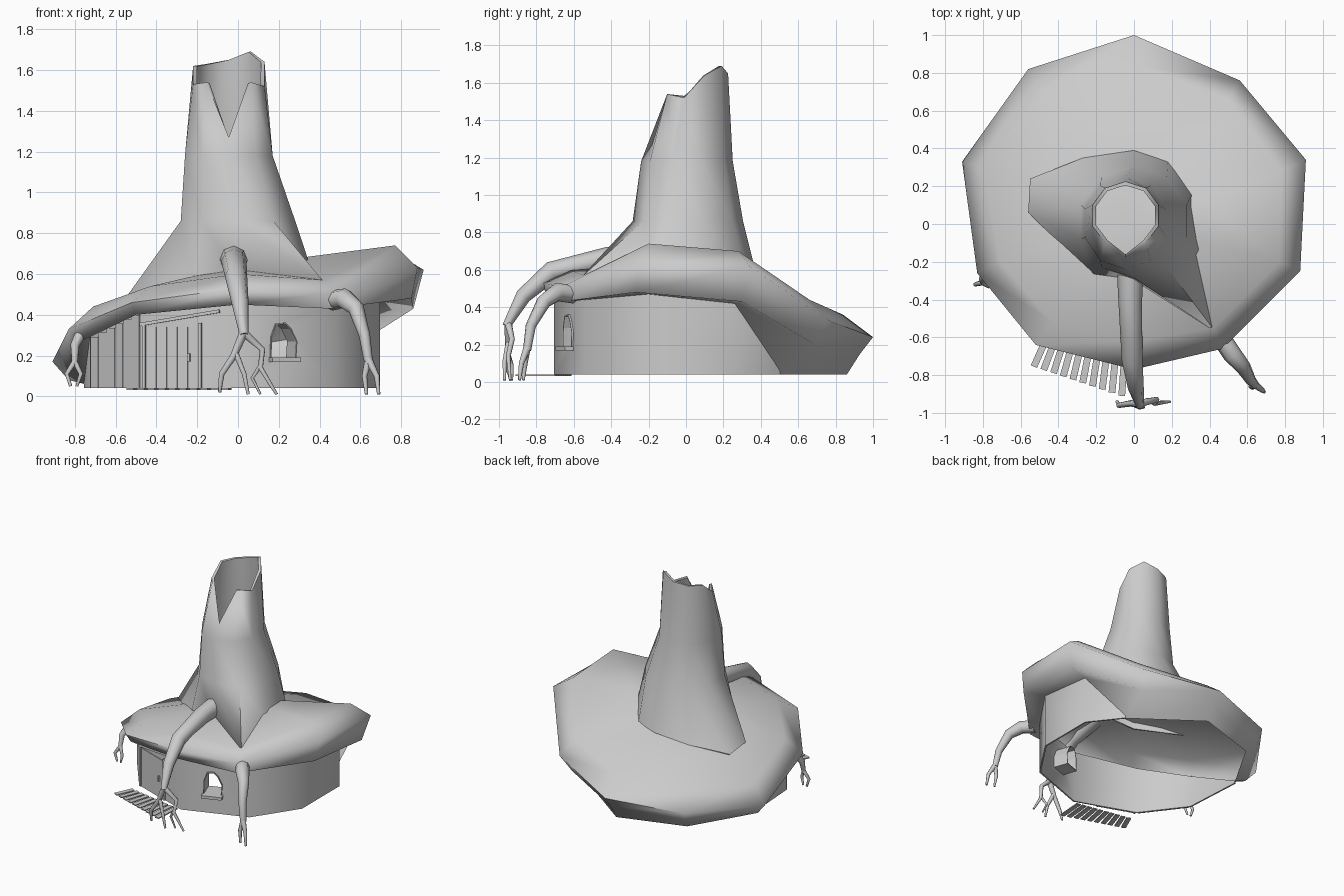
import bpy, bmesh, math
from mathutils import Vector as V

if "Cube" in bpy.data.objects:
    bpy.data.objects.remove(bpy.data.objects["Cube"])

GREY = (0.6, 0.6, 0.6, 1)
mat = bpy.data.materials.new("plain_grey")
mat.use_nodes = True
mat.diffuse_color = GREY
bsdf = next(n for n in mat.node_tree.nodes if n.type == 'BSDF_PRINCIPLED')
bsdf.inputs["Base Color"].default_value = GREY


def activate(ob):
    bpy.ops.object.select_all(action='DESELECT')
    ob.select_set(True)
    bpy.context.view_layer.objects.active = ob


def add(name, bm, smooth=None):
    bmesh.ops.recalc_face_normals(bm, faces=bm.faces)
    me = bpy.data.meshes.new(name)
    bm.to_mesh(me)
    bm.free()
    me.materials.append(mat)
    ob = bpy.data.objects.new(name, me)
    bpy.context.collection.objects.link(ob)
    if smooth:
        activate(ob)
        bpy.ops.object.shade_smooth_by_angle(angle=math.radians(smooth))
    return ob


def apply_all(ob, smooth):
    activate(ob)
    for m in list(ob.modifiers):
        bpy.ops.object.modifier_apply(modifier=m.name)
    bpy.ops.object.shade_smooth_by_angle(angle=math.radians(smooth))


def loft(rings, closed=True, start=None, end=None):
    """Bridge rings of points; optional apex points close the ends."""
    bm = bmesh.new()
    vs = [[bm.verts.new(p) for p in r] for r in rings]
    n = len(rings[0])
    span = range(n if closed else n - 1)
    for a, b in zip(vs, vs[1:]):
        for i in span:
            j = (i + 1) % n
            bm.faces.new((a[i], a[j], b[j], b[i]))
    for apex, r in ((start, vs[0]), (end, vs[-1])):
        if apex is not None:
            c = bm.verts.new(apex)
            for i in span:
                bm.faces.new((c, r[i], r[(i + 1) % n]))
    return bm


def add_box(bm, centre, size, yaw=0, roll=0):
    for v in bmesh.ops.create_cube(bm, size=1)["verts"]:
        p = V((v.co.x * size[0], v.co.y * size[1], v.co.z * size[2]))
        x, z = p.x, p.z
        p.x = x * math.cos(roll) - z * math.sin(roll)
        p.z = x * math.sin(roll) + z * math.cos(roll)
        x, y = p.x, p.y
        p.x = x * math.cos(yaw) - y * math.sin(yaw)
        p.y = x * math.sin(yaw) + y * math.cos(yaw)
        v.co = p + V(centre)


# Sagging brim, a thin shell: rings run clockwise from the back
upper = [V(p) for p in ((0, .84, .36), (.5, .66, .44), (.78, .28, .70), (.77, -.2, .74), (.42, -.55, .57),
                        (0, -.62, .60), (-.43, -.52, .54), (-.71, -.2, .44), (-.8, .3, .31), (-.48, .7, .33))]
outer = [V(p) for p in ((0, 1, .24), (.56, .76, .33), (.91, .34, .62), (.88, -.25, .63), (.47, -.66, .51),
                        (0, -.77, .53), (-.52, -.64, .46), (-.83, -.26, .33), (-.91, .33, .17), (-.56, .82, .2))]
lower = [V(p) for p in ((0, .93, .15), (.5, .69, .2), (.86, .3, .43), (.85, -.27, .48), (.46, -.66, .43),
                        (0, -.74, .45), (-.5, -.61, .40), (-.77, -.25, .27), (-.83, .3, .08), (-.52, .76, .1))]
wall_xy = [(0, .86), (.5, .5), (.69, .26), (.69, -.2), (.47, -.53),
           (0, -.7), (-.47, -.53), (-.72, -.2), (-.75, .28), (-.5, .7)]
wall_top = [.04, .04, .42, .47, .44, .46, .42, .30, .06, .04]
under = [V((x, y, z)) for (x, y), z in zip(wall_xy, wall_top)]
crown = V((0, 0, .64))
inner = [u.lerp(crown, .55) for u in upper]
add("brim", loft([inner, upper, outer, lower, under], start=crown), 85)

# Round hut wall with an arched window opening
run = range(1, 9)
bottom = [V((*wall_xy[i], .04)) for i in run]
top = [V((*wall_xy[i], max(wall_top[i], .06))) for i in run]
wall = add("hut_wall", loft([bottom, top], closed=False))
sol = wall.modifiers.new("thickness", 'SOLIDIFY')
sol.thickness, sol.offset = .012, 0

WIN = V((.22, -.62, 0))
YAW = math.atan2(.17, .47)
ALONG = V((math.cos(YAW), math.sin(YAW), 0))
OUT = V((math.sin(YAW), -math.cos(YAW), 0))
UP = V((0, 0, .27))


def arch(scale, depth):
    shape = [(-.065, .19), (.06, .19), (.065, .27), (.035, .33), (.01, .355), (-.04, .35), (-.062, .29)]
    return [WIN + ALONG * x * scale + OUT * depth + UP + V((0, 0, (z - .27) * scale)) for x, z in shape]


cutter = add("window_cutter", loft([arch(1, .1), arch(1, -.1)], start=WIN + OUT * .1 + UP,
                                   end=WIN - OUT * .1 + UP))
cutter.hide_render = True
cut = wall.modifiers.new("window", 'BOOLEAN')
cut.operation, cut.object, cut.solver = 'DIFFERENCE', cutter, 'EXACT'
apply_all(wall, 50)
bpy.data.objects.remove(cutter)

# Window reveal and sill
add("window_frame", loft([arch(1, .016), arch(1.08, .016), arch(1.08, -.12), arch(1, -.12), arch(1, .016)]))
bm = bmesh.new()
add_box(bm, WIN + OUT * .03 + V((0, 0, .18)), (.15, .05, .022), YAW)
add("window_sill", bm)


# Door and plank strips on the front-right faces of the wall
def on_wall(bm, i, t, z, size, roll=0, lift=.009):
    a, b = V((*wall_xy[i], 0)), V((*wall_xy[i + 1], 0))
    d = (b - a).normalized()
    add_box(bm, a.lerp(b, t) + V((-d.y, d.x, 0)) * lift + V((0, 0, z)), size,
            math.atan2(-d.y, -d.x), roll)


bm = bmesh.new()
for k in range(5):
    on_wall(bm, 5, .46 + k * .11, .19, (.052, .006, .3))
add("door_planks", bm)
bm = bmesh.new()
on_wall(bm, 5, .39, .20, (.016, .02, .32))
on_wall(bm, 5, .97, .2, (.016, .02, .32))
on_wall(bm, 5, .6, .385, (.42, .02, .016), math.radians(9))
add("door_frame", bm)
bm = bmesh.new()
on_wall(bm, 5, .5, .19, (.012, .02, .04), lift=.018)
add("door_handle", bm)
bm = bmesh.new()
for k in range(6):
    h = .36 - k * .022
    on_wall(bm, 6, .1 + k * .16, .04 + h / 2, (.063, .006, h))
add("wall_planks", bm)

# Porch slats fanning out from the door
bm = bmesh.new()
for k in range(10):
    tip = V((-.53, -.755, .035)).lerp(V((-.065, -.91, .035)), k / 9)
    base = V((-.47, -.62, .037)).lerp(V((-.05, -.7, .037)), k / 9)
    d = tip - base
    add_box(bm, (tip + base) / 2, (.036, d.length, .008), math.atan2(d.y, d.x) - math.pi / 2)
add("porch_slats", bm)

# Hollow broken trunk with a flared foot
foot = [V(p) for p in ((0, .39, .52), (.18, .33, .53), (.31, .17, .58), (.36, -.15, .62), (.43, -.57, .55),
                       (0, -.3, .58), (-.22, -.27, .55), (-.56, .06, .47), (-.55, .24, .44), (-.27, .35, .48))]


def oval(cx, cy, rx, ry, z):
    return [V((cx + rx * math.sin(k * math.tau / 10), cy + ry * math.cos(k * math.tau / 10), z))
            for k in range(10)]


waist = oval(0, .01, .295, .295, .86)
neck = oval(-.045, .005, .226, .245, 1.18)
rim = oval(-.045, .045, .184, .18, 0)
for p, h in zip(rim, [1.65, 1.69, 1.64, 1.52, 1.54, 1.27, 1.54, 1.53, 1.62, 1.63]):
    p.z = h
rim[5].y -= .045
trunk = add("trunk", loft([foot, waist, neck, rim]))
sol = trunk.modifiers.new("thickness", 'SOLIDIFY')
sol.thickness, sol.offset = .02, -1
apply_all(trunk, 80)


# Roots: tapering tubes
def root(name, *paths):
    cu = bpy.data.curves.new(name, 'CURVE')
    cu.dimensions, cu.bevel_depth, cu.bevel_resolution, cu.use_fill_caps = '3D', 1, 2, True
    for pts in paths:
        s = cu.splines.new('POLY')
        s.points.add(len(pts) - 1)
        for p, (x, y, z, r) in zip(s.points, pts):
            p.co, p.radius = (x, y, z, 1), r
    tmp = bpy.data.objects.new(name + "_path", cu)
    bpy.context.collection.objects.link(tmp)
    bpy.context.view_layer.update()
    me = bpy.data.meshes.new_from_object(tmp.evaluated_get(bpy.context.evaluated_depsgraph_get()))
    bpy.data.objects.remove(tmp)
    bm = bmesh.new()
    bm.from_mesh(me)
    add(name, bm, 60)


root("front_root",
     [(-.02, -.26, .67, .07), (-.02, -.42, .66, .062), (-.01, -.72, .59, .055), (.01, -.87, .46, .042),
      (.03, -.96, .3, .022)],
     [(.03, -.95, .32, .022), (-.02, -.95, .2, .017), (-.08, -.96, .11, .014), (-.09, -.94, .02, .008)],
     [(-.01, -.95, .21, .015), (.03, -.97, .11, .012), (.05, -.97, .01, .008)],
     [(.03, -.95, .31, .02), (.12, -.93, .23, .015), (.11, -.95, .14, .013), (.19, -.94, .01, .007)],
     [(.11, -.95, .15, .012), (.07, -.93, .09, .009), (.11, -.93, .01, .006)])
root("left_root",
     [(.46, -.6, .47, .05), (.52, -.69, .48, .05), (.58, -.76, .43, .04), (.62, -.83, .3, .028),
      (.64, -.85, .17, .022)],
     [(.64, -.85, .18, .02), (.62, -.86, .1, .014), (.63, -.87, .01, .008)],
     [(.64, -.85, .18, .02), (.68, -.88, .1, .014), (.69, -.89, .01, .008)])
root("right_root",
     [(-.76, -.24, .33, .03), (-.8, -.29, .25, .022), (-.8, -.31, .17, .015)],
     [(-.8, -.31, .17, .015), (-.84, -.32, .11, .011), (-.82, -.32, .05, .008)],
     [(-.8, -.31, .17, .014), (-.77, -.33, .11, .011), (-.79, -.32, .05, .007)])
